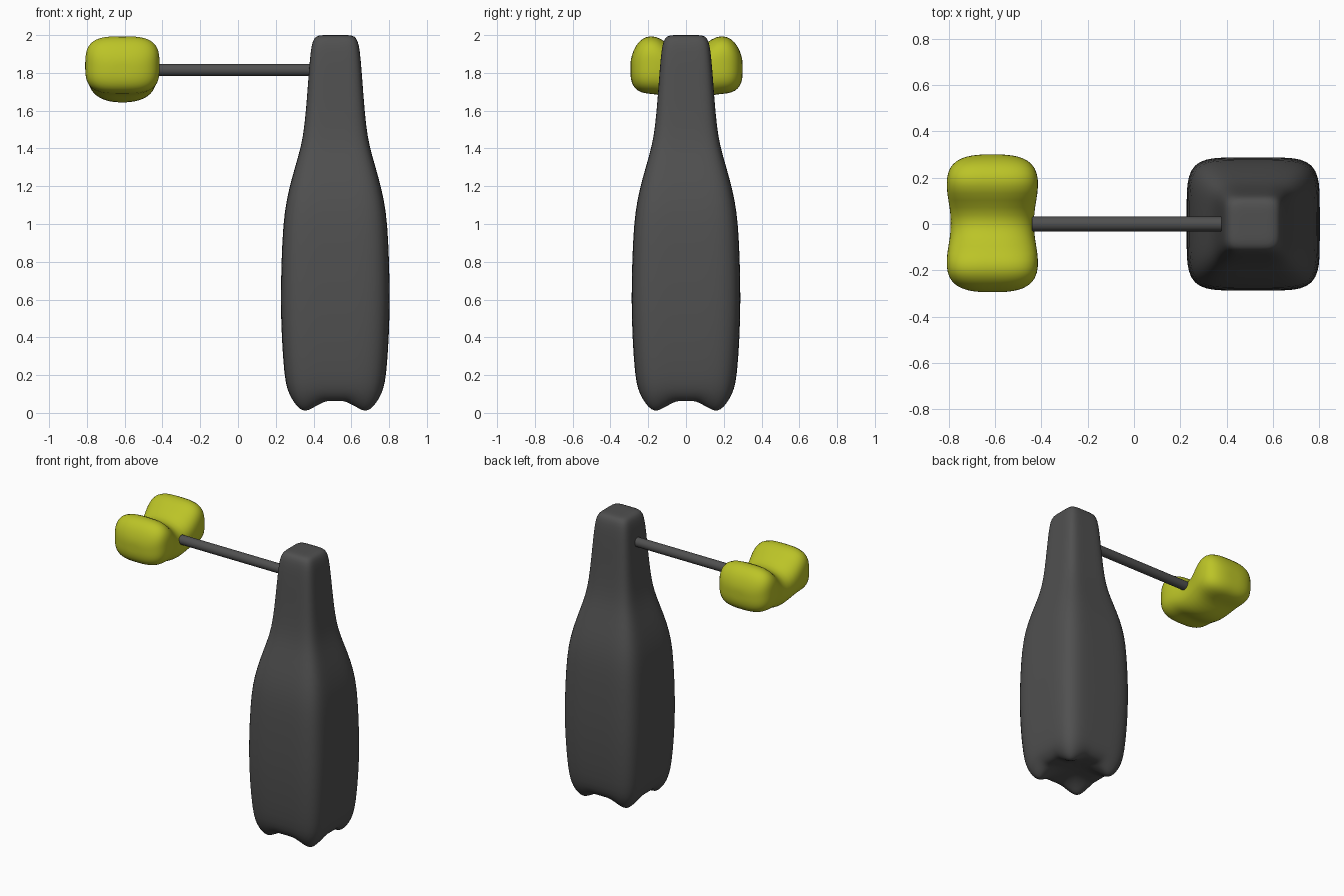
import bpy, bmesh, math
from mathutils import Vector

if "Cube" in bpy.data.objects:
    bpy.data.objects.remove(bpy.data.objects["Cube"])

N = 40


def material(name, rgb):
    m = bpy.data.materials.new(name)
    m.diffuse_color = (*rgb, 1)
    m.use_nodes = True
    m.node_tree.nodes["Principled BSDF"].inputs["Base Color"].default_value = m.diffuse_color
    return m


def squircle(n):
    """Unit rounded-square loop; a higher n gives tighter corners."""
    pts = []
    for i in range(N):
        a = 2 * math.pi * i / N
        c, s = math.cos(a), math.sin(a)
        r = (abs(c) ** n + abs(s) ** n) ** (-1 / n)
        pts.append((c * r, s * r))
    return pts


def loft(name, rings, mat, levels=1):
    """Skin a list of point loops, close both ends and smooth."""
    bm = bmesh.new()
    loops = [[bm.verts.new(p) for p in ring] for ring in rings]
    for a, b in zip(loops, loops[1:]):
        for i in range(N):
            j = (i + 1) % N
            bm.faces.new((a[i], a[j], b[j], b[i]))
    for loop in (loops[0], loops[-1]):
        mid = bm.verts.new(sum((v.co for v in loop), Vector()) / N)
        for i in range(N):
            bm.faces.new((loop[i], loop[(i + 1) % N], mid))
    bmesh.ops.recalc_face_normals(bm, faces=bm.faces)
    for f in bm.faces:
        f.smooth = True
    me = bpy.data.meshes.new(name)
    bm.to_mesh(me)
    bm.free()
    me.materials.append(mat)
    ob = bpy.data.objects.new(name, me)
    bpy.context.collection.objects.link(ob)
    if levels:
        ob.modifiers.new("smooth", 'SUBSURF').levels = levels
    return ob


dark = material("dark_grey", (0.08, 0.08, 0.08))
yellow = material("yellow", (0.5, 0.55, 0.02))

# body: half width, height, arch lift between the four corner feet
profile = [(.03, .075, 0), (.08, .07, .0), (.13, .04, .025), (.165, .01, .052),
           (.185, .002, .06), (.21, .018, .05), (.235, .06, .03), (.255, .115, .01),
           (.27, .2, 0), (.284, .4, 0), (.289, .6, 0), (.285, .8, 0),
           (.276, 1.0, 0), (.258, 1.13, 0), (.228, 1.25, 0), (.195, 1.36, 0),
           (.17, 1.46, 0), (.155, 1.6, 0), (.144, 1.75, 0), (.134, 1.88, 0),
           (.125, 1.95, 0), (.112, 1.985, 0), (.09, 2.0, 0), (.04, 2.0, 0)]
body = []
for h, z, lift in profile:
    ring = []
    for u, v in squircle(6):
        arch = 1 - min(abs(u), abs(v)) / max(abs(u), abs(v))
        ring.append((.515 + h * u, h * v, z + lift * min(1, 1.5 * arch) ** 1.3))
    body.append(ring)
loft("body", body, dark)

# head: two lobes joined by a lowered saddle (y, half width, top, bottom, squareness)
half = [(-.297, .06, 1.86, 1.78, 2.5), (-.29, .11, 1.895, 1.745, 2.8),
        (-.272, .155, 1.94, 1.715, 3), (-.24, .186, 1.98, 1.695, 3.3),
        (-.19, .199, 2.0, 1.688, 3.4), (-.13, .196, 1.982, 1.684, 3.1),
        (-.07, .184, 1.925, 1.655, 2.5), (0, .178, 1.895, 1.638, 2.3)]
sections = half + [(-s[0], *s[1:]) for s in reversed(half[:-1])]
loft("head", [[(-.612 + w * u, y + .003, (t + b) / 2 + (t - b) / 2 * v)
               for u, v in squircle(n)] for y, w, t, b, n in sections], yellow)

# rod joining head to body
loft("rod", [[(x, .032 * u, 1.815 + .032 * v) for u, v in squircle(2)]
             for x in (-.44, .42)], dark, 0)
bpy.data.objects["rod"].select_set(True)
bpy.context.view_layer.objects.active = bpy.data.objects["rod"]
bpy.ops.object.shade_smooth_by_angle()
